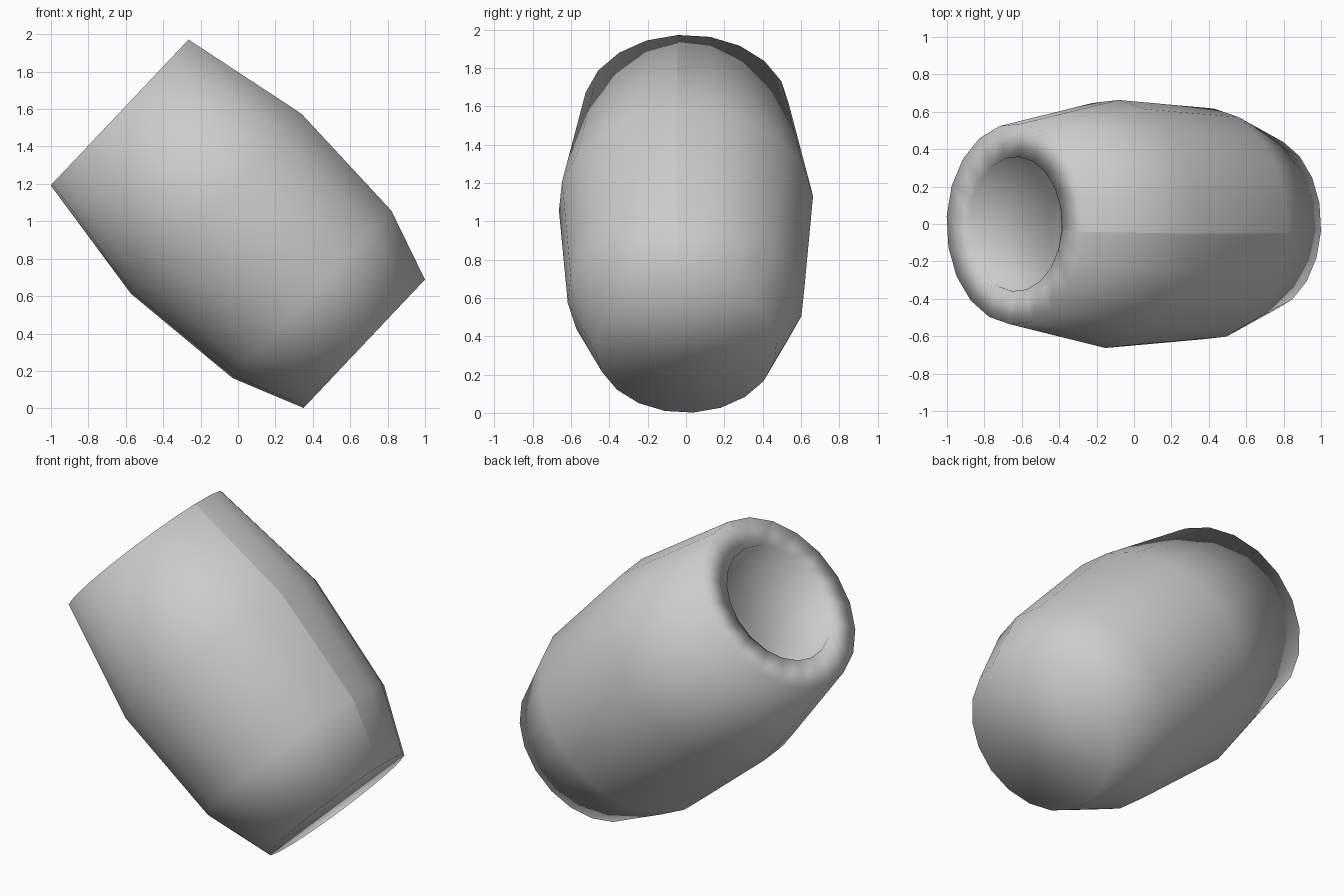
import bpy, bmesh, math
from mathutils import Matrix

if "Cube" in bpy.data.objects:
    bpy.data.objects.remove(bpy.data.objects["Cube"])

SIDES = 20
PHASE = math.radians(-4.5)

# Profile (radius, height along the axis): outer wall, flat rim, hollow inside
PROFILE = [(0.474, 0), (0.619, 0.385), (0.665, 1.09), (0.538, 1.80),
           (0.36, 1.80), (0.487, 1.09), (0.44, 0.41), (0.36, 0.18)]

bm = bmesh.new()
rings = []
for r, h in PROFILE:
    angles = [PHASE + i * math.tau / SIDES for i in range(SIDES)]
    rings.append([bm.verts.new((r * math.cos(a), r * math.sin(a), h)) for a in angles])
for low, high in zip(rings, rings[1:]):
    for i in range(SIDES):
        j = (i + 1) % SIDES
        bm.faces.new((low[i], low[j], high[j], high[i]))
# Bottom cap and inner floor
bm.faces.new(rings[0][::-1])
bm.faces.new(rings[-1])
bmesh.ops.recalc_face_normals(bm, faces=bm.faces)
for f in bm.faces:
    f.smooth = True
# Shading seam along the upper side
for a, b in zip(rings, rings[1:]):
    bm.edges.get((a[0], b[0])).smooth = False

# Lay the barrel over towards -x
bm.transform(Matrix.Translation((0.675, 0, 0.345)) @
             Matrix.Rotation(math.radians(-46.6), 4, 'Y'))

mesh = bpy.data.meshes.new("hollow_barrel")
bm.to_mesh(mesh)
bm.free()
barrel = bpy.data.objects.new("hollow_barrel", mesh)
bpy.context.collection.objects.link(barrel)
